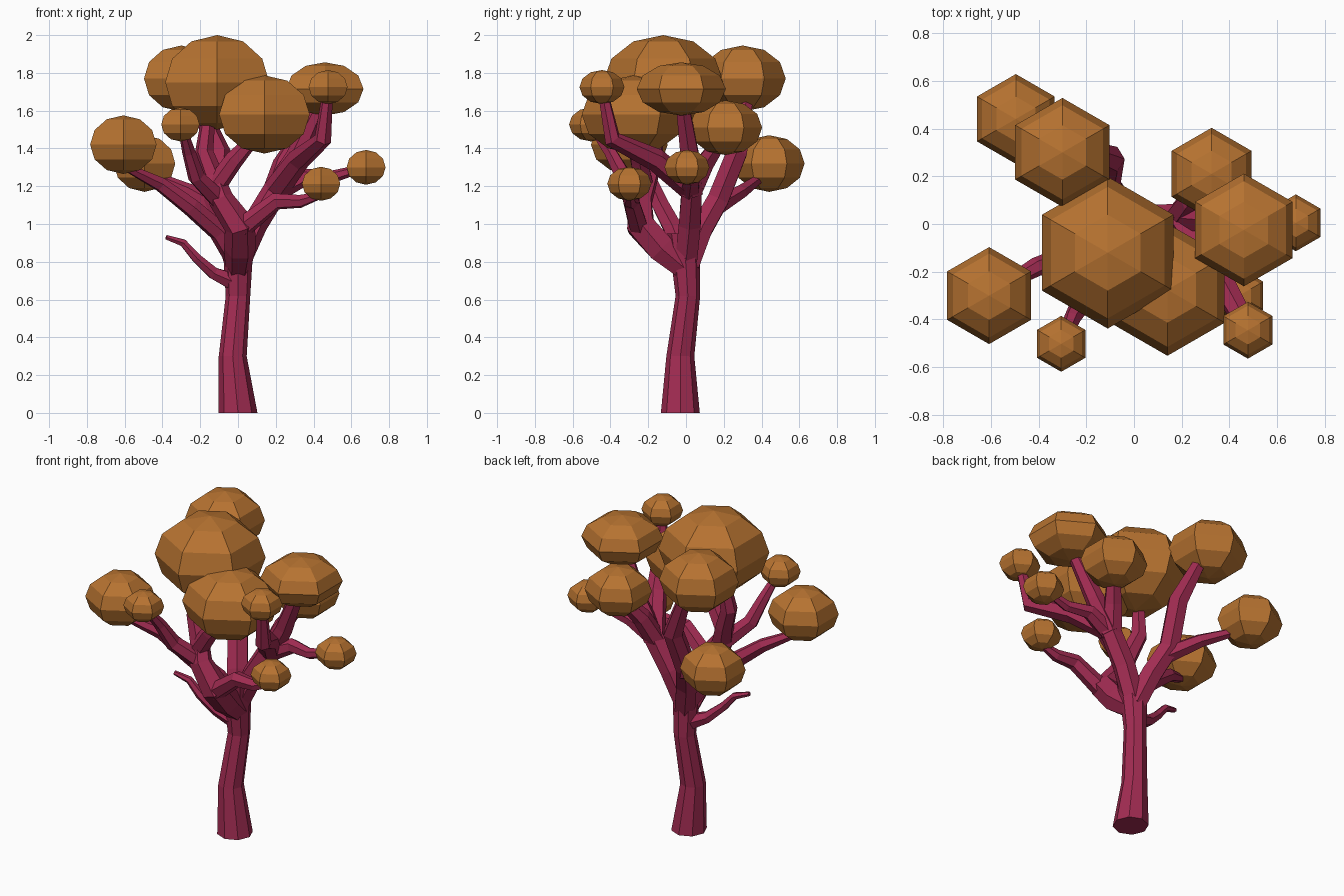
import bpy, bmesh
from math import cos, sin, pi
from mathutils import Vector, Matrix

if "Cube" in bpy.data.objects:
    bpy.data.objects.remove(bpy.data.objects["Cube"])


def material(name, rgb):
    m = bpy.data.materials.new(name)
    m.diffuse_color = (*rgb, 1)
    m.use_nodes = True
    m.node_tree.nodes["Principled BSDF"].inputs["Base Color"].default_value = m.diffuse_color
    return m


BARK = material("bark", (0.36, 0.025, 0.085))
LEAF = material("leaves", (0.47, 0.17, 0.03))


def finish(name, bm, mat):
    bmesh.ops.recalc_face_normals(bm, faces=bm.faces)
    me = bpy.data.meshes.new(name)
    bm.to_mesh(me)
    bm.free()
    me.materials.append(mat)
    ob = bpy.data.objects.new(name, me)
    bpy.context.collection.objects.link(ob)
    return ob


def limb(name, stations, sides=6):
    """Faceted tube through (x, y, z, radius) stations."""
    pts = [Vector(s[:3]) for s in stations]
    bm = bmesh.new()
    rings, ref, last = [], Vector((1, 0, 0)), len(pts) - 1
    for i, p in enumerate(pts):
        a = (p - pts[i - 1]).normalized() if i else Vector()
        b = (pts[i + 1] - p).normalized() if i < last else Vector()
        d = (a + b).normalized()
        if name == "trunk":
            d = Vector((0, 0, 1))
        ref = (ref - d * ref.dot(d)).normalized()
        side = d.cross(ref)
        r = stations[i][3] * (1 if name == "trunk" else 1.12)
        rings.append([bm.verts.new(p + ref * r * cos(2 * pi * k / sides)
                                   + side * r * sin(2 * pi * k / sides))
                      for k in range(sides)])
    for lo, hi in zip(rings, rings[1:]):
        for k in range(sides):
            n = (k + 1) % sides
            bm.faces.new((lo[k], lo[n], hi[n], hi[k]))
    bm.faces.new(rings[0])
    bm.faces.new(rings[-1])
    return finish(name, bm, BARK)


def foliage(name, x, y, z, r, rz):
    """Squashed six-sided ball with corners facing front and back."""
    bm = bmesh.new()
    mat = Matrix.Translation((x, y, z)) @ Matrix.Diagonal((r, r, rz, 1))
    bmesh.ops.create_uvsphere(bm, u_segments=6, v_segments=6, radius=1, matrix=mat)
    return finish(name, bm, LEAF)


# Trunk
limb("trunk", [(0, -.03, 0, .103), (-.028, -.03, .3, .074), (0, .01, .62, .065),
               (0, 0, .78, .075), (.01, -.02, .95, .08)], 8)

# Main limbs and the branches that leave them
limb("right_limb", [(0, 0, .8, .06), (.09, .02, 1.0, .06), (.2, .03, 1.18, .06),
                    (.32, -.16, 1.34, .055), (.45, -.39, 1.45, .042), (.475, -.44, 1.7, .025)])
limb("right_top_branch", [(.2, .03, 1.17, .06), (.31, .02, 1.36, .05), (.44, -.02, 1.64, .035)])
limb("right_back_branch", [(.19, .03, 1.17, .055), (.24, .1, 1.32, .05), (.31, .19, 1.45, .035)])
limb("right_side_branch", [(.2, .02, 1.17, .05), (.36, .03, 1.25, .04),
                           (.5, .0, 1.25, .03), (.64, .0, 1.29, .02)])
limb("front_limb", [(0, 0, .76, .06), (.01, -.13, .87, .075), (.01, -.24, .99, .075),
                    (-.09, -.24, 1.13, .06), (-.13, -.2, 1.25, .05),
                    (-.18, -.17, 1.38, .045), (-.15, -.14, 1.62, .03)])
limb("front_low_branch", [(.02, -.25, .98, .05), (.2, -.29, 1.12, .042),
                          (.33, -.3, 1.12, .032), (.43, -.3, 1.15, .018)])
limb("front_top_branch", [(-.12, -.22, 1.2, .05), (-.02, -.25, 1.34, .045), (.09, -.27, 1.46, .03)])
limb("front_left_branch", [(-.1, -.23, 1.13, .05), (-.22, -.33, 1.25, .042), (-.26, -.4, 1.38, .032),
                           (-.29, -.48, 1.49, .022)])
limb("left_limb", [(0, 0, .8, .055), (-.1, -.06, .96, .05), (-.25, -.13, 1.09, .045),
                   (-.41, -.18, 1.21, .036), (-.57, -.27, 1.29, .022)])
limb("back_limb", [(0, .01, .78, .06), (-.06, .08, .97, .06), (-.12, .17, 1.13, .058),
                   (-.1, .27, 1.38, .055), (-.22, .32, 1.66, .035)])
limb("back_left_branch", [(-.1, .14, 1.08, .05), (-.25, .29, 1.17, .036), (-.43, .4, 1.25, .022)])
limb("bare_twig", [(.01, .01, .68, .05), (-.13, -.03, .74, .032), (-.22, -.06, .82, .025),
                   (-.29, -.07, .9, .02), (-.38, -.09, .93, .012)])

# Foliage clumps: centre, horizontal radius, vertical radius
clumps = {
    "crown": (-.11, -.12, 1.75, .318, .25),
    "back": (-.30, .30, 1.77, .228, .175),
    "back_left": (-.495, .44, 1.32, .188, .15),
    "left": (-.607, -.30, 1.42, .203, .155),
    "front_left": (-.305, -.502, 1.527, .117, .09),
    "front": (.14, -.275, 1.58, .277, .207),
    "right_top": (.46, -.025, 1.715, .236, .141),
    "right_back": (.325, .21, 1.51, .193, .145),
    "right_side": (.678, .005, 1.30, .119, .092),
    "right_front": (.477, -.445, 1.725, .119, .09),
    "right_low": (.44, -.30, 1.213, .117, .09),
}
for part, dims in clumps.items():
    foliage("foliage_" + part, *dims)
